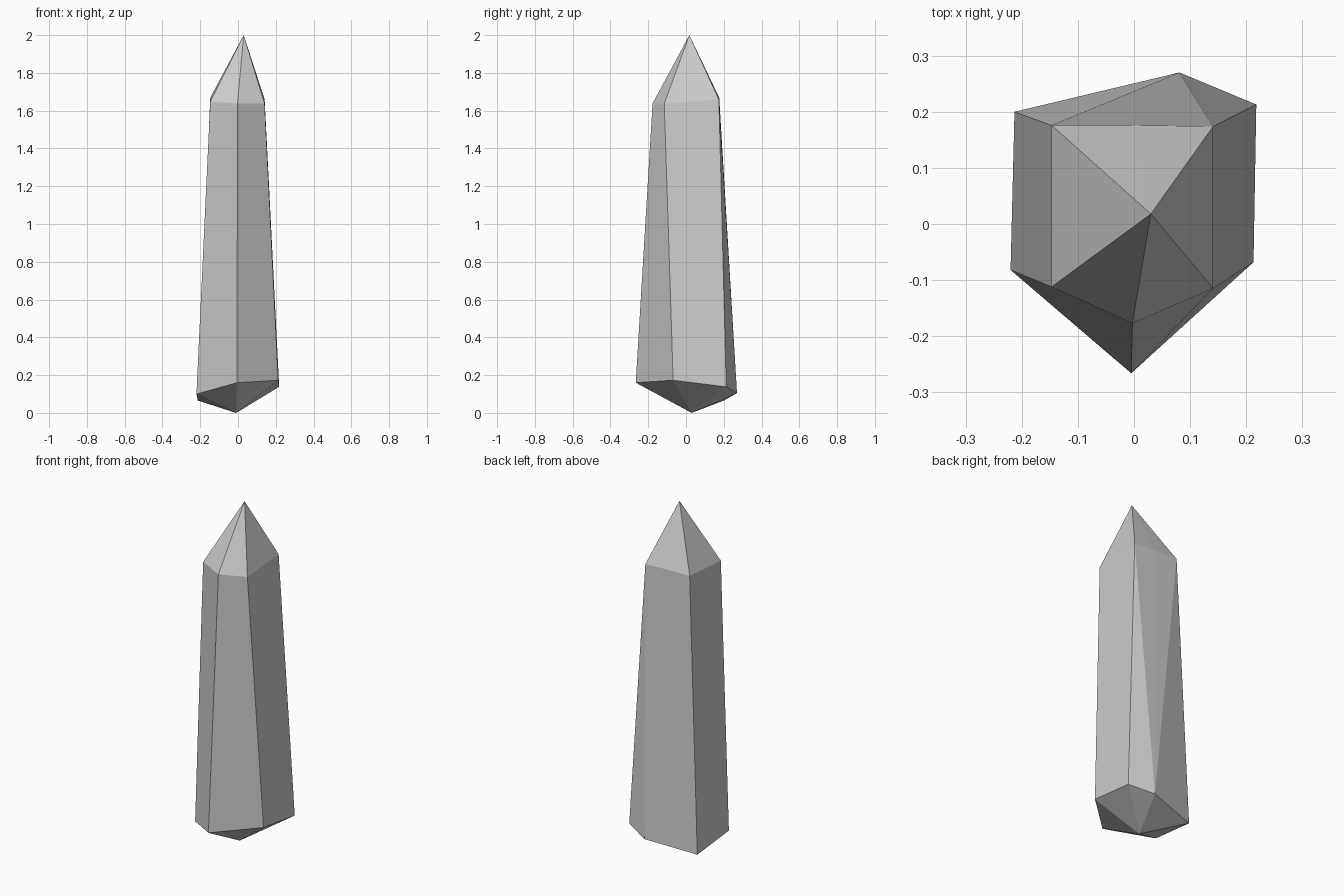
import bpy, bmesh

if "Cube" in bpy.data.objects:
    bpy.data.objects.remove(bpy.data.objects["Cube"])

# Irregular six-sided rings, anticlockwise from the front corner
lower = [(-0.005, -0.266, 0.16), (0.213, -0.068, 0.173), (0.218, 0.213, 0.138),
         (0.081, 0.27, 0.105), (-0.213, 0.2, 0.065), (-0.22, -0.082, 0.10)]
upper = [(-0.003, -0.177, 1.638), (0.141, -0.115, 1.637), (0.141, 0.174, 1.66),
         (-0.003, 0.176, 1.667), (-0.147, 0.176, 1.668), (-0.147, -0.112, 1.648)]

bm = bmesh.new()
lo = [bm.verts.new(p) for p in lower]
up = [bm.verts.new(p) for p in upper]
tip = bm.verts.new((0.03, 0.018, 2.0))
base = bm.verts.new((-0.01, 0.03, 0.0))

for i in range(6):
    j = (i + 1) % 6
    # Shaft facet, split so the diagonal meets the back corner
    if i == 3:
        bm.faces.new((lo[i], lo[j], up[j]))
        bm.faces.new((lo[i], up[j], up[i]))
    elif i == 2:
        bm.faces.new((lo[i], lo[j], up[i]))
        bm.faces.new((lo[j], up[j], up[i]))
    else:
        bm.faces.new((lo[i], lo[j], up[j], up[i]))
    # Pointed tip and shallow pointed base
    bm.faces.new((up[i], up[j], tip))
    bm.faces.new((lo[j], lo[i], base))

bmesh.ops.recalc_face_normals(bm, faces=bm.faces)
mesh = bpy.data.meshes.new("crystal_shard")
bm.to_mesh(mesh)
bm.free()
bpy.context.collection.objects.link(bpy.data.objects.new("crystal_shard", mesh))
